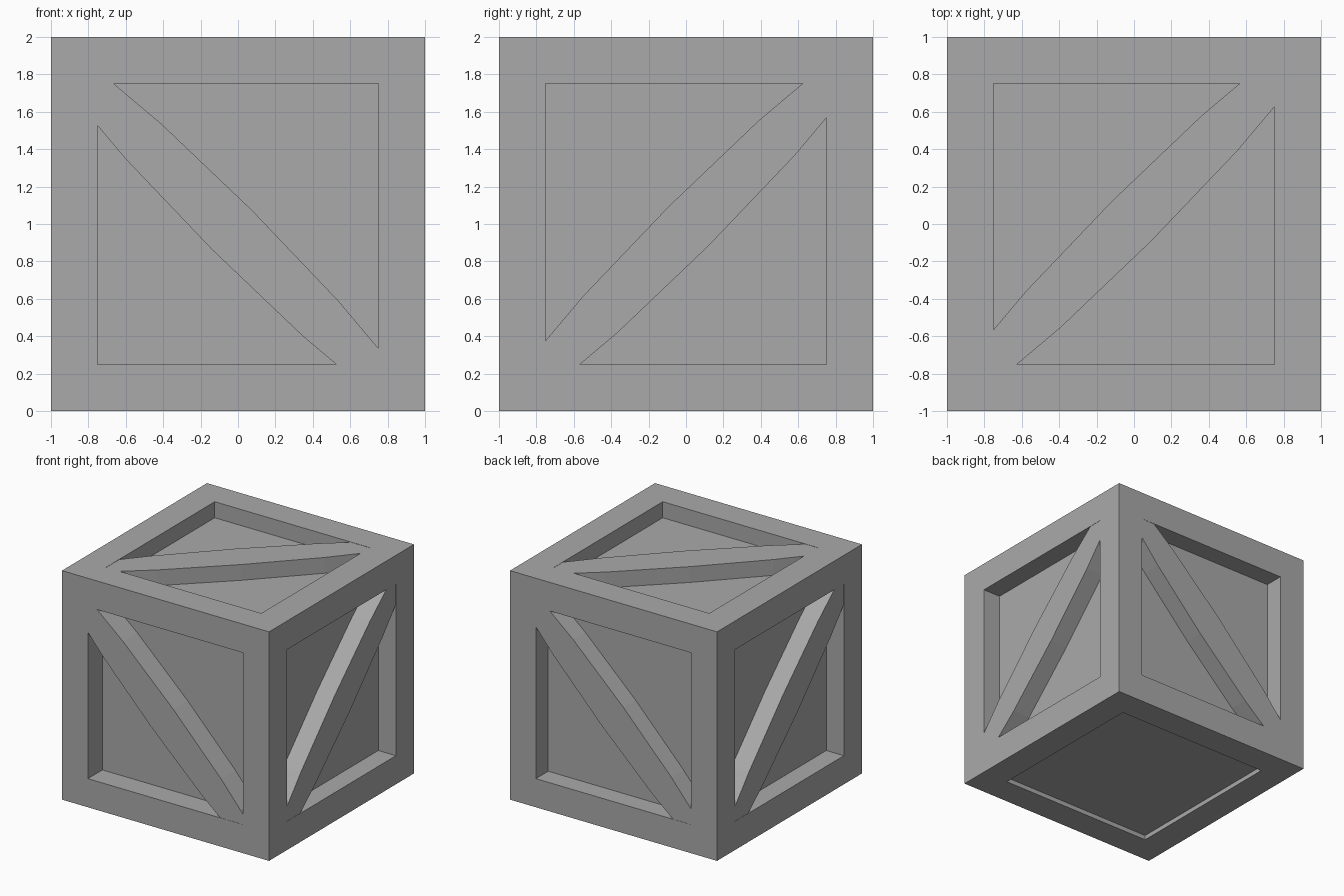
import bpy, bmesh
from mathutils import Vector, Matrix

if "Cube" in bpy.data.objects:
    bpy.data.objects.remove(bpy.data.objects["Cube"], do_unlink=True)

GREY = (0.4, 0.4, 0.4, 1.0)
mat = bpy.data.materials.new("plain_grey")
mat.use_nodes = True
mat.diffuse_color = GREY
for node in mat.node_tree.nodes:
    if node.type == "BSDF_PRINCIPLED":
        node.inputs["Base Color"].default_value = GREY

X, Y, Z = Vector((1, 0, 0)), Vector((0, 1, 0)), Vector((0, 0, 1))
CENTRE = Z.copy()
BORDER = 0.25


def make_object(name, bm):
    bmesh.ops.recalc_face_normals(bm, faces=bm.faces)
    mesh = bpy.data.meshes.new(name)
    bm.to_mesh(mesh)
    bm.free()
    mesh.materials.append(mat)
    obj = bpy.data.objects.new(name, mesh)
    bpy.context.scene.collection.objects.link(obj)


def recess_depth(normal):
    """Depth of the sunken panel on the side that faces along normal."""
    if normal.z > 0.5:
        return 0.14
    if normal.z < -0.5:
        return 0.04
    return 0.2 if normal.y < -0.5 else 0.17


# Crate body: a cube with a sunken panel inside a frame on every side
bm = bmesh.new()
bmesh.ops.create_cube(bm, size=2, matrix=Matrix.Translation(CENTRE))
bm.normal_update()
for face in list(bm.faces):
    normal = face.normal.copy()
    bmesh.ops.inset_individual(bm, faces=[face], thickness=BORDER,
                               use_even_offset=True)
    panel = bmesh.ops.extrude_discrete_faces(bm, faces=[face])["faces"][0]
    bmesh.ops.translate(bm, verts=panel.verts, vec=-normal * recess_depth(normal))
make_object("crate_body", bm)

# Half outline of a brace: distance along the diagonal, half width
HALF = [(-1.1, 0.097), (-0.67, 0.134), (0, 0.15), (0.67, 0.134), (1.1, 0.097)]


def add_brace(name, u, v, slope, shift):
    """Diagonal brace, slightly wider at the middle, flush with the frame."""
    normal = u.cross(v)
    along = (u + v * slope).normalized()
    across = normal.cross(along)
    outline = [(s, shift - w) for s, w in HALF]
    outline += [(s, shift + w) for s, w in reversed(HALF)]
    bm = bmesh.new()
    verts = [bm.verts.new(CENTRE + normal * 0.998 + along * s + across * t)
             for s, t in outline]
    face = bm.faces.new(verts)
    result = bmesh.ops.extrude_face_region(bm, geom=[face], use_keep_orig=True)
    moved = [g for g in result["geom"] if isinstance(g, bmesh.types.BMVert)]
    bmesh.ops.translate(bm, verts=moved, vec=-normal * 0.21)
    make_object(name, bm)


# Braces on the four sides and the top; the underside stays plain
add_brace("front_brace", X, Z, -1, -0.045)
add_brace("back_brace", -X, Z, -1, -0.015)
add_brace("left_brace", Y, Z, 1, -0.018)
add_brace("right_brace", -Y, Z, 1, -0.018)
add_brace("top_brace", X, Y, 1, 0.02)
